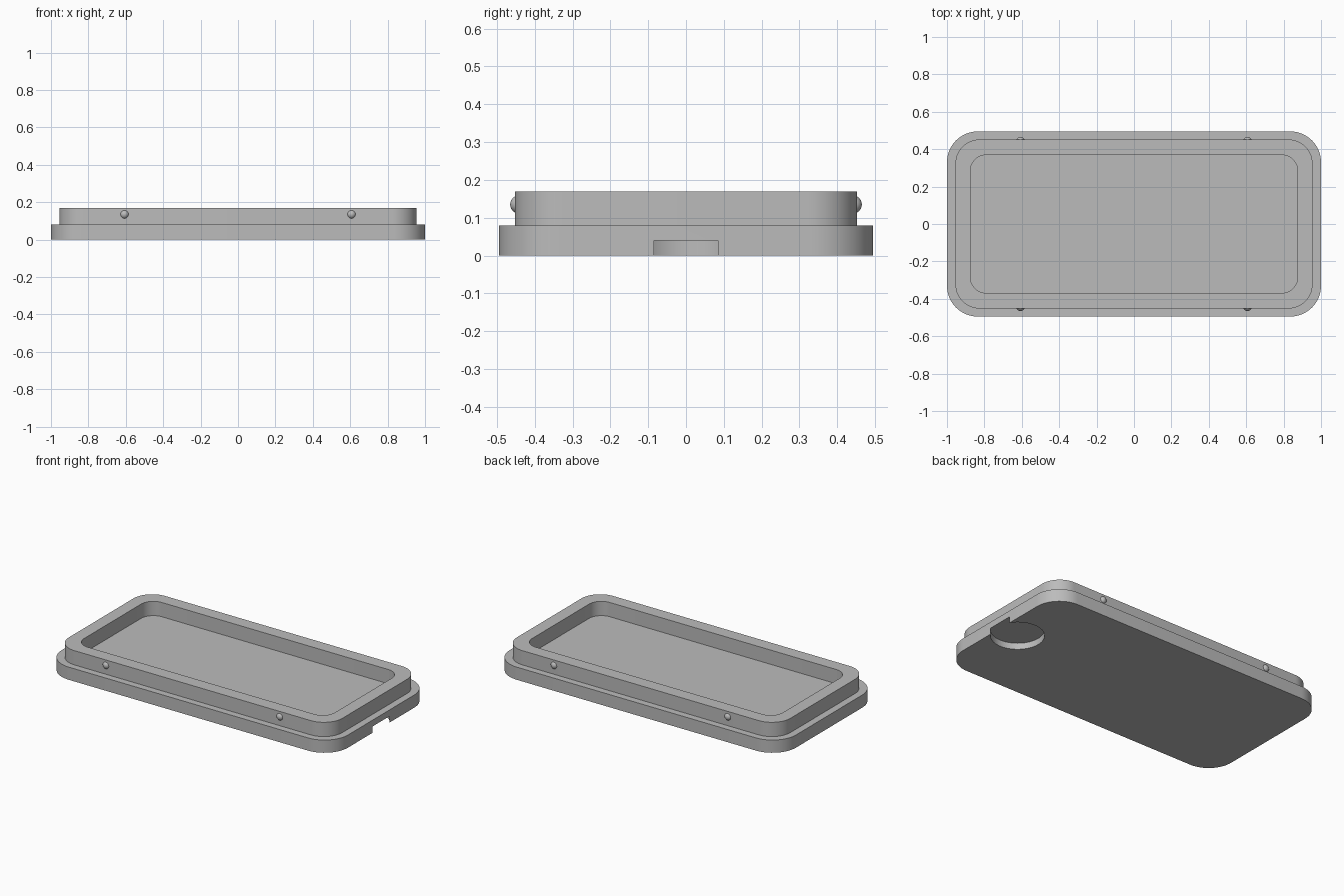
import bpy, bmesh
from math import cos, sin, pi, radians

old = bpy.data.objects.get("Cube")
if old:
    bpy.data.objects.remove(old, do_unlink=True)

grey = bpy.data.materials.new("plain grey")
grey.use_nodes = True
grey.diffuse_color = (0.5, 0.5, 0.5, 1)
grey.node_tree.nodes["Principled BSDF"].inputs["Base Color"].default_value = (0.5, 0.5, 0.5, 1)


def activate(obj):
    bpy.ops.object.select_all(action="DESELECT")
    obj.select_set(True)
    bpy.context.view_layer.objects.active = obj


def rounded_loop(bm, half_x, half_y, radius, z, steps=14):
    """Ring of vertices around a rounded rectangle."""
    corners = [(1, 1), (-1, 1), (-1, -1), (1, -1)]
    ring = []
    for quarter, (sx, sy) in enumerate(corners):
        for i in range(steps + 1):
            a = (quarter + i / steps) * pi / 2
            ring.append(bm.verts.new((sx * (half_x - radius) + radius * cos(a),
                                      sy * (half_y - radius) + radius * sin(a), z)))
    return ring


# Lid: flange, raised rim and recessed floor, lofted from the bottom inward
sections = [
    (1.0, 0.495, 0.165, 0.0),      # flange bottom
    (1.0, 0.495, 0.165, 0.08),     # flange top
    (0.955, 0.452, 0.13, 0.08),    # rim foot
    (0.955, 0.452, 0.13, 0.17),    # rim outer top
    (0.875, 0.369, 0.085, 0.17),   # rim inner top
    (0.875, 0.369, 0.085, 0.08),   # floor
]
bm = bmesh.new()
loops = [rounded_loop(bm, *s) for s in sections]
for low, high in zip(loops, loops[1:]):
    n = len(low)
    for i in range(n):
        j = (i + 1) % n
        bm.faces.new((low[i], low[j], high[j], high[i]))
bm.faces.new(loops[0][::-1])
bm.faces.new(loops[-1])
bmesh.ops.recalc_face_normals(bm, faces=bm.faces)
mesh = bpy.data.meshes.new("lid_body")
bm.to_mesh(mesh)
bm.free()
lid = bpy.data.objects.new("lid_body", mesh)
bpy.context.collection.objects.link(lid)
mesh.materials.append(grey)

# Round finger notch under the right-hand end
bpy.ops.mesh.primitive_cylinder_add(vertices=64, radius=0.155, depth=0.08, location=(0.87, 0, 0))
cutter = bpy.context.object
cutter.name = "notch_cutter"
cutter.hide_render = True
cutter.data.materials.append(grey)
notch = lid.modifiers.new("finger_notch", "BOOLEAN")
notch.operation = "DIFFERENCE"
notch.solver = "EXACT"
notch.object = cutter
activate(lid)
bpy.ops.object.modifier_apply(modifier=notch.name)
bpy.data.objects.remove(cutter, do_unlink=True)
activate(lid)
bpy.ops.object.shade_smooth_by_angle(angle=radians(30))

# Snap bumps on both long sides of the rim
for side, sy in (("front", -1), ("back", 1)):
    for end, sx in (("right", -1), ("left", 1)):
        bpy.ops.mesh.primitive_uv_sphere_add(segments=24, ring_count=12, radius=0.024,
                                             location=(sx * 0.607, sy * 0.441, 0.135))
        bump = bpy.context.object
        bump.name = f"snap_bump_{side}_{end}"
        bump.data.materials.append(grey)
        bpy.ops.object.shade_smooth()
